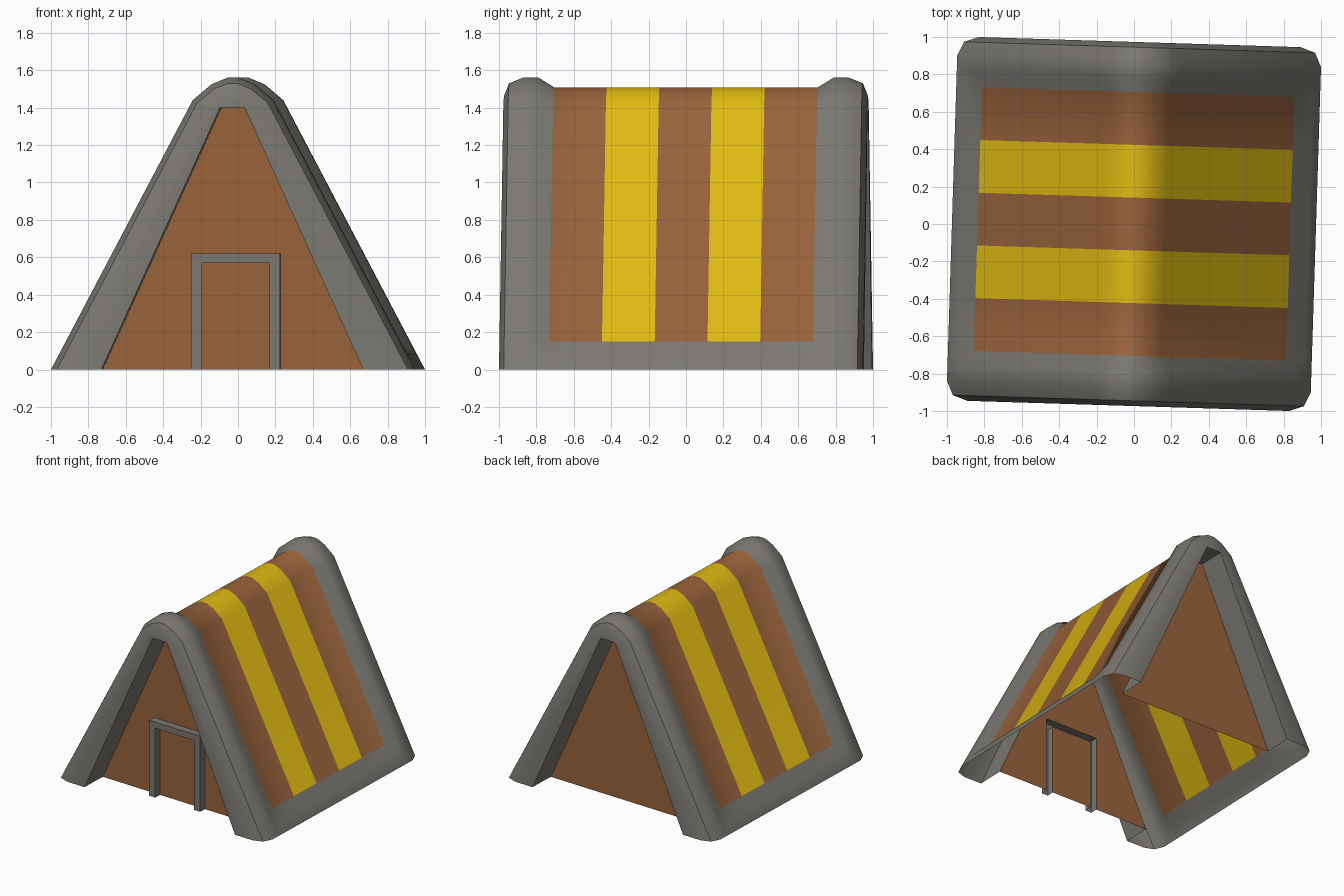
import bpy, bmesh, math

if "Cube" in bpy.data.objects:
    bpy.data.objects.remove(bpy.data.objects["Cube"])

TURN = math.radians(-1.8)      # the whole house is turned slightly


def material(name, rgb):
    m = bpy.data.materials.new(name)
    m.diffuse_color = (*rgb, 1)
    m.use_nodes = True
    m.node_tree.nodes["Principled BSDF"].inputs["Base Color"].default_value = m.diffuse_color
    return m


GREY = material("grey_trim", (0.20, 0.19, 0.17))
BROWN = material("brown", (0.32, 0.125, 0.044))
YELLOW = material("yellow", (0.75, 0.50, 0.006))


def finish(name, bm, mats):
    bmesh.ops.remove_doubles(bm, verts=bm.verts, dist=1e-5)
    me = bpy.data.meshes.new(name)
    bm.to_mesh(me)
    bm.free()
    ob = bpy.data.objects.new(name, me)
    bpy.context.collection.objects.link(ob)
    for m in mats:
        me.materials.append(m)
    ob.rotation_euler.z = TURN
    bpy.ops.object.select_all(action='DESELECT')
    ob.select_set(True)
    bpy.context.view_layer.objects.active = ob
    bpy.ops.object.shade_smooth_by_angle(angle=math.radians(45))
    return ob


def face(bm, pts, mat=0):
    f = bm.faces.new([bm.verts.new(p) for p in pts])
    f.material_index = mat
    return f


# Outer A-shaped profile, right half: x, z, inward offset direction
SIDE = (1 / 0.887, 0)
half = [(0.973, 0, SIDE), (0.931, 0.08, SIDE), (0.894, 0.15, SIDE),
        (0.215, 1.44, (0.887, 0.462)), (0.115, 1.525, (0.55, 0.835)),
        (0.03, 1.56, (0.1, 1.0))]
profile = half + [(-x, z, (-n[0], n[1])) for x, z, n in reversed(half)]
LAST = len(profile) - 1

# Rows from front to back: y, depth below the outer profile
S = 0.705
rows = [(-0.973, 0.10), (-0.945, 0.03), (-0.87, 0), (-0.79, 0)]
rows += [(-S + i * 2 * S / 5, 0.052) for i in range(6)]
rows += [(-y, d) for y, d in reversed(rows[:4])]


def skin_point(r, c):
    y, d = rows[r]
    x, z, n = profile[c]
    if c in (0, 1, LAST - 1, LAST) and 4 <= r <= 9:
        d = 0                               # raised eave
    return (x - n[0] * d, y, z - n[1] * d)


# Roof skin: padded grey border with a striped panel
bm = bmesh.new()
for r in range(len(rows) - 1):
    for c in range(LAST):
        panel = 4 <= r <= 8 and 2 <= c <= LAST - 3
        mat = (1 if r % 2 == 0 else 2) if panel else 0
        face(bm, [skin_point(r, c), skin_point(r, c + 1),
                  skin_point(r + 1, c + 1), skin_point(r + 1, c)], mat)

# Flat gable rims and their reveals
inner = [(0.70, 0), (0.065, 1.40), (-0.065, 1.40), (-0.70, 0)]
WALL = 0.745
for s, r in ((-1, 0), (1, len(rows) - 1)):
    ring = [skin_point(r, c) for c in range(LAST + 1)]
    rim = [(x, s * 0.973, z) for x, z in inner]
    pts = ring + rim[::-1]
    face(bm, pts if s > 0 else pts[::-1])
    for a, b in zip(inner, inner[1:]):
        quad = [(a[0], s * 0.973, a[1]), (b[0], s * 0.973, b[1]),
                (b[0], s * WALL, b[1]), (a[0], s * WALL, a[1])]
        face(bm, quad if s > 0 else quad[::-1])
bmesh.ops.remove_doubles(bm, verts=bm.verts, dist=1e-5)
bmesh.ops.recalc_face_normals(bm, faces=bm.faces)
# Keep the roof facing outwards
bm.faces.ensure_lookup_table()
if max(bm.faces, key=lambda f: f.calc_center_median().z).normal.z < 0:
    bmesh.ops.reverse_faces(bm, faces=bm.faces)
finish("roof_and_trim", bm, [GREY, BROWN, YELLOW])

# Back wall
bm = bmesh.new()
face(bm, [(x, WALL, z) for x, z in inner[::-1]][::-1])
finish("back_wall", bm, [BROWN])

# Front wall, left open behind the hollow door frame
out = [(-0.225, 0), (-0.225, 0.62), (0.25, 0.62), (0.25, 0)]
door = [(-0.168, 0), (-0.168, 0.57), (0.193, 0.57), (0.193, 0)]
bm = bmesh.new()
face(bm, [(x, -WALL, z) for x, z in inner + out][::-1])
face(bm, [(x, -WALL, z) for x, z in door][::-1])
finish("front_wall", bm, [BROWN])

# Door frame
bm = bmesh.new()
FRONT = -WALL - 0.06
for i in range(3):
    a, b, c, d = out[i], out[i + 1], door[i + 1], door[i]
    face(bm, [(x, FRONT, z) for x, z in (d, c, b, a)])
    for p, q in ((a, b), (c, d)):
        face(bm, [(p[0], FRONT, p[1]), (q[0], FRONT, q[1]),
                  (q[0], -WALL, q[1]), (p[0], -WALL, p[1])])
finish("door_frame", bm, [GREY])
